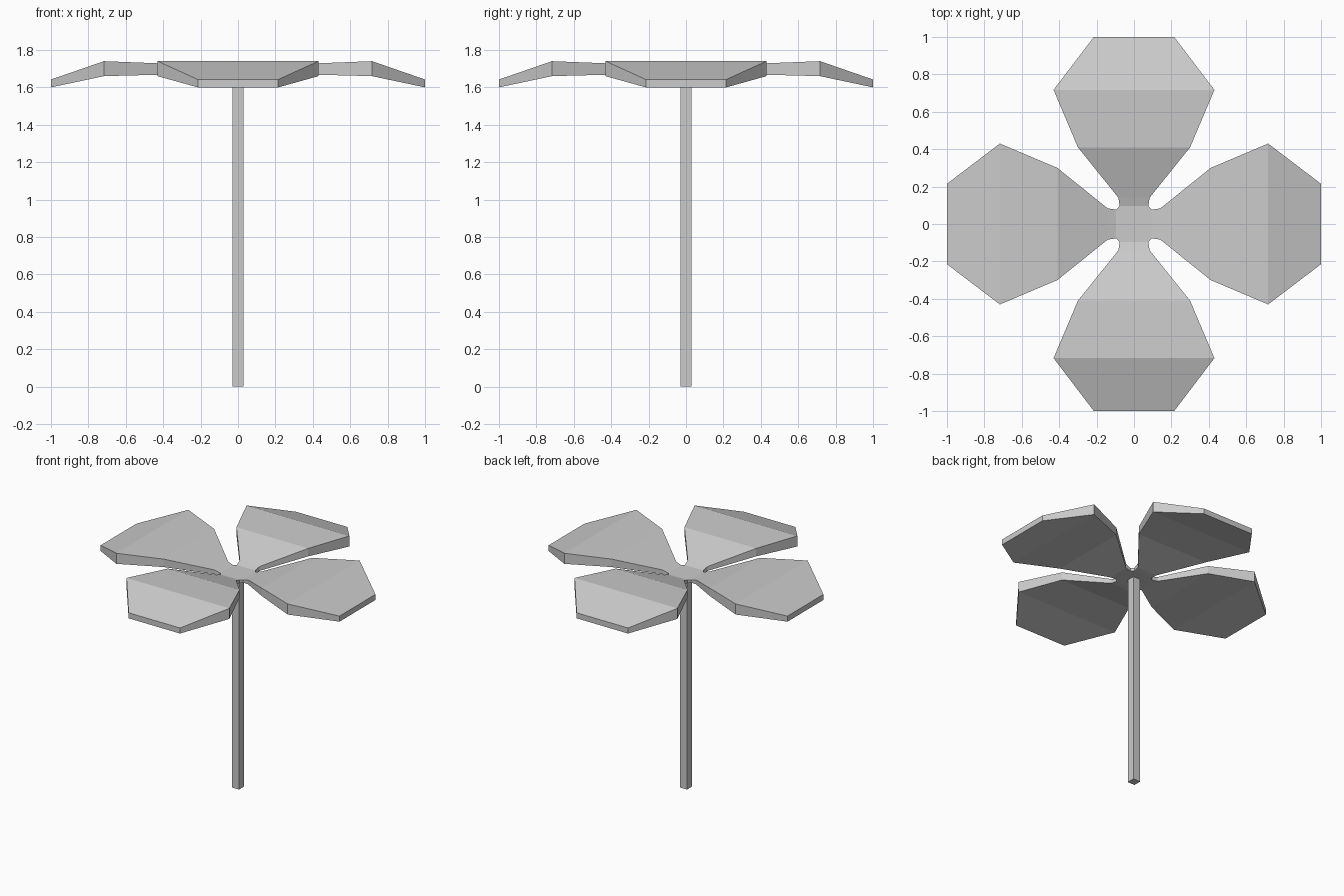
import bpy, bmesh, math
from mathutils import Matrix, Vector

if "Cube" in bpy.data.objects:
    bpy.data.objects.remove(bpy.data.objects["Cube"])


def finish(bm, name):
    bmesh.ops.remove_doubles(bm, verts=bm.verts, dist=0.0005)
    bmesh.ops.recalc_face_normals(bm, faces=bm.faces)
    mesh = bpy.data.meshes.new(name)
    bm.to_mesh(mesh)
    bm.free()
    obj = bpy.data.objects.new(name, mesh)
    bpy.context.collection.objects.link(obj)
    return obj


# Petal cross-sections from hub to tip: radius, half width, bottom z, top z
SECTIONS = [
    (0.095, 0.077, 1.600, 1.622),
    (0.14, 0.083, 1.603, 1.636),
    (0.41, 0.30, 1.668, 1.728),
    (0.717, 0.43, 1.660, 1.740),
    (1.00, 0.215, 1.600, 1.642),
]

# Four-leaf head: four lofted petals joined by a thin hub
bm = bmesh.new()
hub_low, hub_high = [], []
for i in range(4):
    turn = Matrix.Rotation(i * math.pi / 2, 3, 'Z')
    rings = []
    for r, w, low, high in SECTIONS:
        corners = [(r, -w, low), (r, w, low), (r, w, high), (r, -w, high)]
        rings.append([bm.verts.new(turn @ Vector(c)) for c in corners])
    for a, b in zip(rings, rings[1:]):
        for k in range(4):
            n = (k + 1) % 4
            bm.faces.new((a[k], a[n], b[n], b[k]))
    bm.faces.new(rings[-1])
    hub_low += rings[0][0:2]
    hub_high += [rings[0][3], rings[0][2]]

# Hub faces and the small bevelled notches between petals
bm.faces.new(hub_low)
bm.faces.new(hub_high)
for k in range(1, 8, 2):
    n = (k + 1) % 8
    bm.faces.new((hub_low[k], hub_low[n], hub_high[n], hub_high[k]))
finish(bm, "leaf_head")

# Square stem
bm = bmesh.new()
bmesh.ops.create_cube(bm, size=1, matrix=Matrix.Translation((0, 0, 0.802)) @ Matrix.Diagonal((0.06, 0.06, 1.604, 1)))
finish(bm, "stem")
